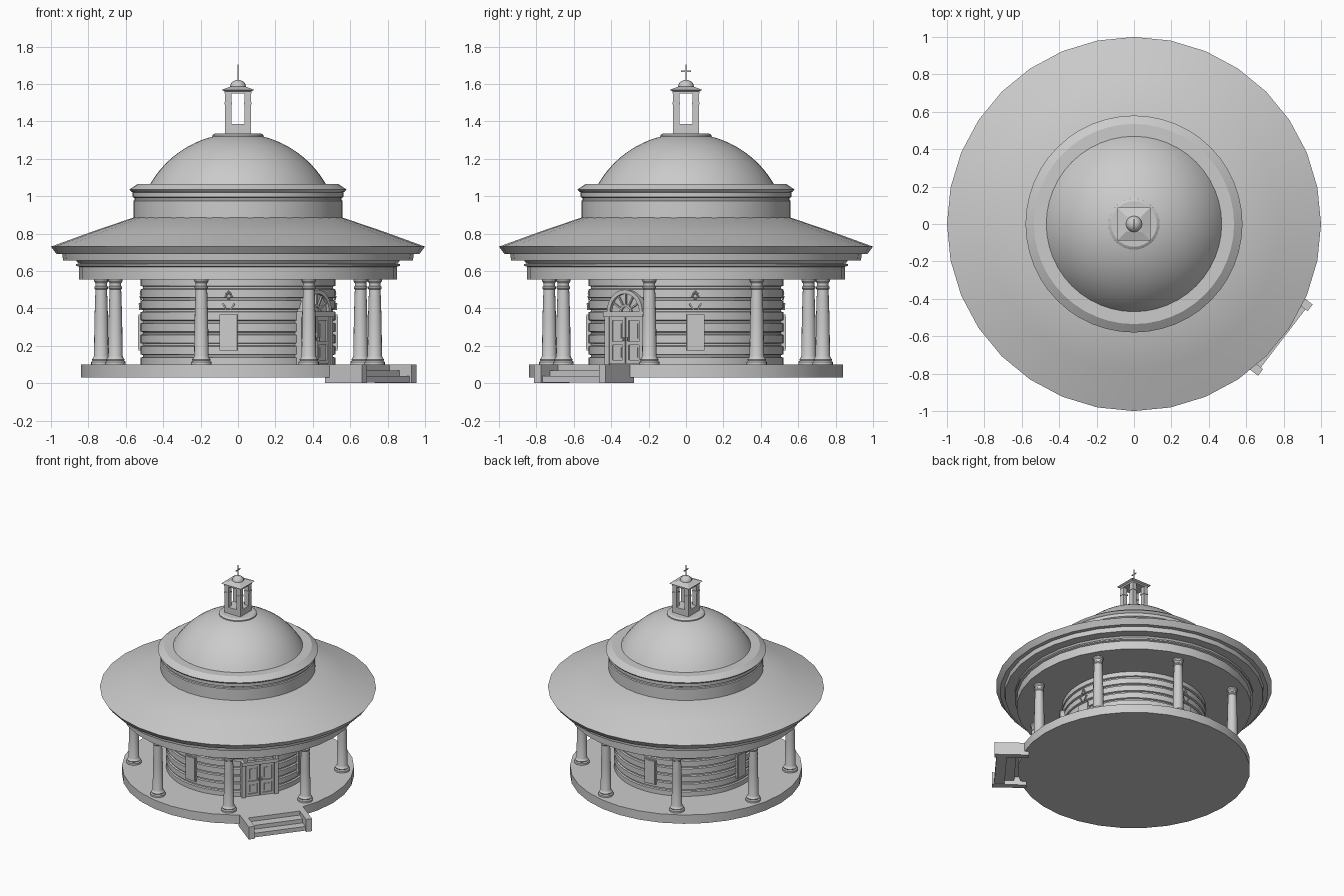
import bpy, bmesh, math
from mathutils import Matrix, Vector

if "Cube" in bpy.data.objects:
    bpy.data.objects.remove(bpy.data.objects["Cube"])

DOOR = math.radians(-37.5)   # entrance direction


def finish(bm, name, smooth=False):
    bmesh.ops.recalc_face_normals(bm, faces=bm.faces)
    me = bpy.data.meshes.new(name)
    bm.to_mesh(me)
    bm.free()
    ob = bpy.data.objects.new(name, me)
    bpy.context.collection.objects.link(ob)
    if smooth:
        bpy.ops.object.select_all(action='DESELECT')
        ob.select_set(True)
        bpy.context.view_layer.objects.active = ob
        bpy.ops.object.shade_smooth_by_angle(angle=math.radians(30))
    return ob


def lathe(name, profile, n=32, at=(0, 0)):
    """Revolve (radius, z) points round a vertical axis and cap both ends."""
    bm = bmesh.new()
    rings = []
    for r, z in profile:
        rings.append([bm.verts.new((at[0] + r * math.cos(2 * math.pi * i / n),
                                    at[1] + r * math.sin(2 * math.pi * i / n), z)) for i in range(n)])
    for a, b in zip(rings, rings[1:]):
        for i in range(n):
            j = (i + 1) % n
            bm.faces.new((a[i], a[j], b[j], b[i]))
    bm.faces.new(rings[0])
    bm.faces.new(rings[-1])
    return finish(bm, name, True)


def box(bm, lo, hi, mat=Matrix()):
    c = (Vector(lo) + Vector(hi)) / 2
    s = Vector(hi) - Vector(lo)
    bmesh.ops.create_cube(bm, size=1, matrix=mat @ Matrix.Translation(c) @ Matrix.Diagonal((*s, 1)))


def boxes(name, ang, items):
    """Boxes in a frame turned to face outward: x out, y along the wall."""
    bm = bmesh.new()
    for lo, hi in items:
        box(bm, lo, hi, Matrix.Rotation(ang, 4, 'Z'))
    return finish(bm, name)


# platform
lathe("platform", [(0.84, 0.03), (0.84, 0.10)])

# round wall with horizontal grooves
wall = [(0.52, 0.10)]
for i in range(7):
    z = 0.145 + 0.061 * i
    wall += [(0.52, z - 0.009), (0.508, z - 0.005), (0.508, z + 0.005), (0.52, z + 0.009)]
lathe("round_wall", wall + [(0.52, 0.56)], 48)

# ring of columns
for k in range(8):
    a = math.radians(-15 + 45 * k)
    lathe(f"column_{k + 1}",
          [(0.055, 0.10), (0.055, 0.113), (0.047, 0.12), (0.05, 0.127), (0.042, 0.137), (0.039, 0.145),
           (0.036, 0.35), (0.031, 0.50), (0.036, 0.506), (0.036, 0.515), (0.031, 0.52), (0.031, 0.535),
           (0.038, 0.545), (0.038, 0.556)], 16, (0.757 * math.cos(a), 0.757 * math.sin(a)))

# entablature and roof
lathe("entablature", [(0.85, 0.555), (0.85, 0.622), (0.865, 0.627), (0.865, 0.637), (0.852, 0.64),
                      (0.865, 0.655), (0.935, 0.655), (0.94, 0.69), (0.90, 0.70)])
lathe("roof", [(0.97, 0.69), (1.0, 0.73), (0.78, 0.81), (0.56, 0.885)])

# upper drum with cornice
lathe("drum", [(0.56, 0.87), (0.56, 0.975), (0.553, 0.98), (0.553, 0.99), (0.563, 0.995), (0.563, 1.02),
               (0.572, 1.025), (0.58, 1.035), (0.535, 1.066), (0.45, 1.066)], 48)

# dome: spherical cap
t0, t1 = math.asin((1.062 - 0.7925) / 0.543), math.pi / 2 - 0.2
lathe("dome", [(0.543 * math.cos(t0 + (t1 - t0) * i / 14), 0.7925 + 0.543 * math.sin(t0 + (t1 - t0) * i / 14))
               for i in range(15)], 48)
lathe("lantern_plinth", [(0.137, 1.312), (0.137, 1.326), (0.122, 1.336)])

# lantern: base, posts with bands, top
items = [((-0.07, -0.07, 1.33), (0.07, 0.07, 1.385))]
for sx in (-1, 1):
    for sy in (-1, 1):
        x, y = sx * 0.0525, sy * 0.0525
        for h, a, b in ((0.0175, 1.38, 1.56), (0.0205, 1.49, 1.502)):
            items.append(((x - h, y - h, a), (x + h, y + h, b)))
items.append(((-0.072, -0.072, 1.548), (0.072, 0.072, 1.562)))
boxes("lantern", 0, items)
bm = bmesh.new()
for r1, r2, z, d in ((0.072, 0.088, 1.564, 0.008), (0.088, 0.04, 1.577, 0.018)):
    bmesh.ops.create_cone(bm, cap_ends=True, segments=4, radius1=r1 * 2 ** 0.5, radius2=r2 * 2 ** 0.5, depth=d,
                          matrix=Matrix.Translation((0, 0, z)) @ Matrix.Rotation(math.pi / 4, 4, 'Z'))
finish(bm, "lantern_roof")
lathe("lantern_cap", [(0.043, 1.575), (0.043, 1.587), (0.038, 1.602), (0.025, 1.615), (0.008, 1.621)], 16)
boxes("roof_cross", 0, [((-0.003, -0.003, 1.61), (0.003, 0.003, 1.705)),
                        ((-0.003, -0.027, 1.664), (0.003, 0.027, 1.671))])

# entrance stairs with cheek walls
items = [((0.77, s * 0.2175 - 0.0225, 0), (1.02, s * 0.2175 + 0.0225, 0.10)) for s in (-1, 1)]
items += [((0.79, -0.2, 0.065), (0.87, 0.2, 0.10)),
          ((0.86, -0.2, 0.035), (0.94, 0.2, 0.068)),
          ((0.93, -0.2, 0.004), (1.005, 0.2, 0.037))]
boxes("stairs", DOOR, items)

# door: frame, two panelled leaves, lintel
items = [((0.46, -0.14, 0.355), (0.545, 0.14, 0.383))]
for s in (-1, 1):
    def side(u0, u1, v0, v1, z0, z1):
        lo, hi = sorted((s * v0, s * v1))
        items.append(((u0, lo, z0), (u1, hi, z1)))
    side(0.47, 0.535, 0.11, 0.138, 0.10, 0.37)      # jamb
    side(0.48, 0.522, 0.002, 0.112, 0.10, 0.36)     # leaf
    for v0, v1 in ((0.004, 0.02), (0.09, 0.108)):   # stiles
        side(0.52, 0.53, v0, v1, 0.105, 0.355)
    for z in (0.105, 0.205, 0.335):                 # rails
        side(0.52, 0.53, 0.004, 0.108, z, z + 0.018)
    for z0, z1 in ((0.138, 0.19), (0.24, 0.32)):    # raised panels
        side(0.52, 0.526, 0.034, 0.076, z0, z1)
    side(0.528, 0.54, 0.008, 0.016, 0.225, 0.245)   # handle
boxes("door", DOOR, items)

# fanlight: backing, arch ring and spokes
bm = bmesh.new()
frame = Matrix.Rotation(DOOR, 4, 'Z') @ Matrix.Translation((0, 0, 0.38))


def half_ring(r0, r1, u0, u1, n=16):
    cols = []
    for i in range(n + 1):
        t = math.pi * i / n
        cols.append([bm.verts.new(frame @ Vector((u, r * math.cos(t), r * math.sin(t))))
                     for u, r in ((u0, r0), (u1, r0), (u1, r1), (u0, r1))])
    for a, b in zip(cols, cols[1:]):
        for j in range(4):
            k = (j + 1) % 4
            bm.faces.new((a[j], a[k], b[k], b[j]))
    bm.faces.new(cols[0])
    bm.faces.new(cols[-1])


half_ring(0.098, 0.12, 0.49, 0.54)
half_ring(0.028, 0.04, 0.515, 0.532)
half_ring(0.002, 0.1, 0.49, 0.522)
for k in range(1, 6):
    box(bm, (0.515, 0.035, -0.004), (0.532, 0.1, 0.004), frame @ Matrix.Rotation(math.pi * k / 6, 4, 'X'))
finish(bm, "fanlight")

# wall plaques, each with a small flower vase ornament above
for k, deg in enumerate((5.5, 95.5, 174.5, 264.5)):
    a = math.radians(deg)
    boxes(f"plaque_{k + 1}", a, [((0.5, -0.047, 0.175), (0.53, 0.047, 0.368)),
                                 ((0.52, -0.041, 0.183), (0.533, 0.041, 0.36))])
    bm = bmesh.new()
    R = Matrix.Rotation(a, 4, 'Z')
    for s in (-1, 1):
        box(bm, (0.505, -0.004, -0.02), (0.53, 0.004, 0.02),
            R @ Matrix.Translation((0, s * 0.022, 0.41)) @ Matrix.Rotation(-s * 0.5, 4, 'X'))
    for v, z in ((0, 0.452), (-0.016, 0.462), (0.016, 0.462), (-0.009, 0.477), (0.009, 0.477), (0, 0.487)):
        bmesh.ops.create_icosphere(bm, subdivisions=1, radius=0.008,
                                   matrix=R @ Matrix.Translation((0.52, v, z)))
    finish(bm, f"flower_ornament_{k + 1}")
